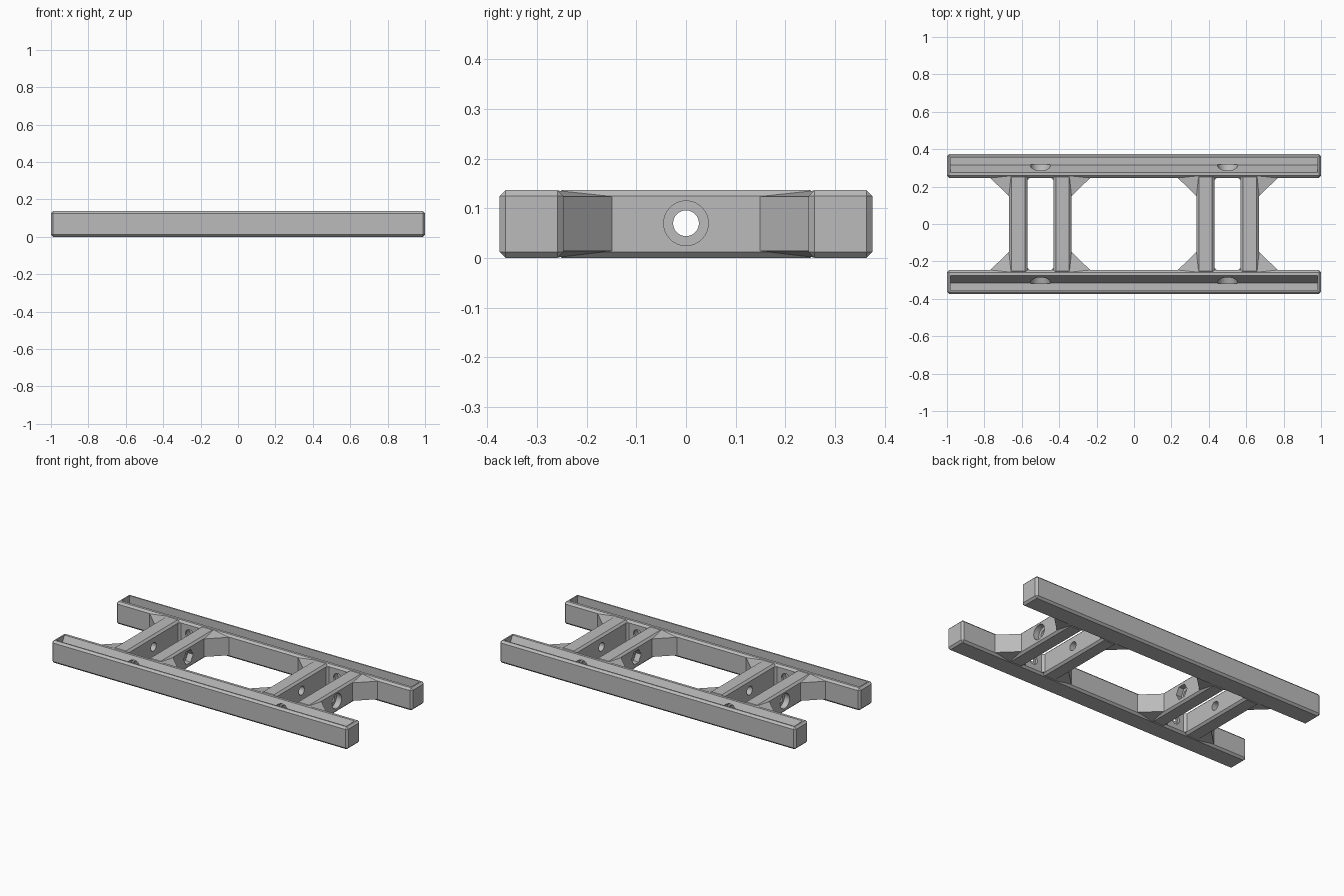
import bpy, bmesh, math
from mathutils import Matrix

if "Cube" in bpy.data.objects:
    bpy.data.objects.remove(bpy.data.objects["Cube"])

H = 0.137      # overall height
C = 0.012      # edge chamfer
HOLE_Z = 0.07  # height of all screw holes

grey = bpy.data.materials.new("mid grey")
grey.diffuse_color = (0.5, 0.5, 0.5, 1)
grey.use_nodes = True
grey.node_tree.nodes["Principled BSDF"].inputs["Base Color"].default_value = grey.diffuse_color


def make(name, bm):
    bmesh.ops.recalc_face_normals(bm, faces=bm.faces)
    me = bpy.data.meshes.new(name)
    bm.to_mesh(me)
    bm.free()
    ob = bpy.data.objects.new(name, me)
    bpy.context.collection.objects.link(ob)
    me.materials.append(grey)
    return ob


def box(name, x0, x1, y0, y1):
    """Full-height bar with chamfered edges."""
    bm = bmesh.new()
    bmesh.ops.create_cube(bm, size=1)
    for v in bm.verts:
        v.co = ((x0 + x1) / 2 + v.co.x * (x1 - x0),
                (y0 + y1) / 2 + v.co.y * (y1 - y0), H / 2 + v.co.z * H)
    bmesh.ops.bevel(bm, geom=bm.edges[:], offset=C, segments=1, affect='EDGES')
    return make(name, bm)


def cone(name, axis, start, end, r0, r1, at, sides=32):
    """Cylinder or cone between two positions along x or y."""
    bm = bmesh.new()
    bmesh.ops.create_cone(bm, cap_ends=True, segments=sides, radius1=r0,
                          radius2=r1, depth=abs(end - start))
    turn = math.pi / 2 if end > start else -math.pi / 2
    rot = Matrix.Rotation(turn, 4, 'Y') if axis == 'X' else Matrix.Rotation(-turn, 4, 'X')
    mid = (start + end) / 2
    pos = (mid, at, HOLE_Z) if axis == 'X' else (at, mid, HOLE_Z)
    bmesh.ops.transform(bm, matrix=Matrix.Translation(pos) @ rot, verts=bm.verts)
    return make(name, bm)


def prism(name, bottom, top):
    """Solid between two matching outlines."""
    bm = bmesh.new()
    a = [bm.verts.new(p) for p in bottom]
    b = [bm.verts.new(p) for p in top]
    bm.faces.new(a)
    bm.faces.new(b)
    for i in range(len(a)):
        j = (i + 1) % len(a)
        bm.faces.new((a[i], a[j], b[j], b[i]))
    return make(name, bm)


def cut(ob, cutter):
    mod = ob.modifiers.new("cut", 'BOOLEAN')
    mod.operation = 'DIFFERENCE'
    mod.solver = 'EXACT'
    mod.object = cutter
    cutter.hide_render = True
    cutter.hide_viewport = True


for s, side in ((-1, "front"), (1, "back")):
    # long rail with a trough whose inner wall slopes
    rail = box(side + "_rail", -1, 1, *sorted((s * 0.247, s * 0.375)))
    trough = [(0.355, 0.2), (0.355, 0.06), (0.315, 0.06), (0.275, H), (0.275, 0.2)]
    cut(rail, prism(side + "_trough_cutter",
                    [(-0.98, s * y, z) for y, z in trough],
                    [(0.98, s * y, z) for y, z in trough]))
    # countersunk holes from the trough into the slots
    for x in (-0.5, 0.5):
        cut(rail, cone(side + "_countersink_cutter", 'Y', s * 0.262, s * 0.318, 0.04, 0.055, x))
        cut(rail, cone(side + "_screw_cutter", 'Y', s * 0.23, s * 0.29, 0.028, 0.028, x))

for sx, lr in ((-1, "left"), (1, "right")):
    for near, far, sides, label in ((0.43, 0.335, 6, "inner"), (0.57, 0.668, 32, "outer")):
        # cross beam with a bolt hole; hexagonal pocket inside, round outside
        name = lr + "_" + label
        beam = box(name + "_beam", *sorted((sx * near, sx * far)), -0.262, 0.262)
        d = 1 if far > near else -1
        cut(beam, cone(name + "_bolt_cutter", 'X', sx * 0.3, sx * 0.7, 0.026, 0.026, 0))
        cut(beam, cone(name + "_pocket_cutter", 'X', sx * (far - d * 0.035),
                       sx * (far + d * 0.03), 0.045, 0.045, 0, sides))
        for sy in (-1, 1):
            # corner gusset tapering towards its tips
            a = (sx * (far - d * C), sy * 0.26)
            b = (sx * (far + d * 0.11), sy * 0.255)
            c = (sx * (far - d * 0.002), sy * 0.147)
            prism(name + "_gusset",
                  [(*a, 0.001), (*b, 0.014), (*c, 0.014)],
                  [(*a, H - 0.001), (*b, H - 0.013), (*c, H - 0.013)])
            # small chamfer in the slot corner
            e = [(sx * (near - d * -0.002), sy * 0.25), (sx * (near - d * 0.016), sy * 0.25),
                 (sx * (near - d * -0.002), sy * 0.232)]
            prism(name + "_slot_corner", [(*p, C) for p in e], [(*p, H - C) for p in e])
